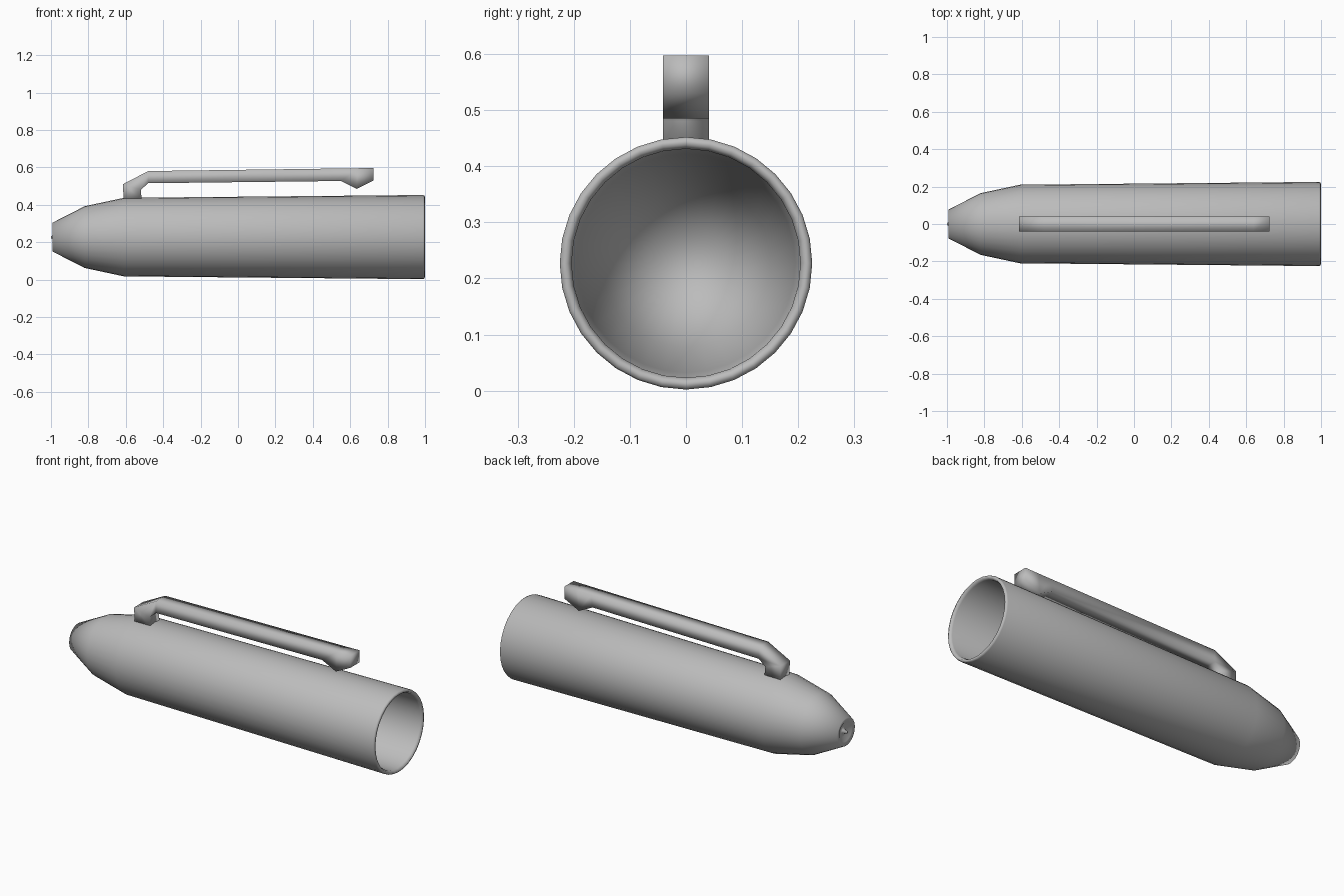
import bpy, bmesh, math
from mathutils import Vector

cube = bpy.data.objects.get("Cube")
if cube:
    bpy.data.objects.remove(cube)

AXIS_Z = 0.227
SIDES = 32

grey = bpy.data.materials.new("plain grey")
grey.use_nodes = True
colour = (0.5, 0.5, 0.5, 1)
grey.diffuse_color = colour
grey.node_tree.nodes["Principled BSDF"].inputs["Base Color"].default_value = colour


def finish(name, bm):
    bmesh.ops.recalc_face_normals(bm, faces=bm.faces)
    for face in bm.faces:
        face.smooth = True
    mesh = bpy.data.meshes.new(name)
    bm.to_mesh(mesh)
    bm.free()
    mesh.materials.append(grey)
    obj = bpy.data.objects.new(name, mesh)
    bpy.context.collection.objects.link(obj)
    return obj


def skin(bm, rings):
    """Bridge matching closed rings of vertices with quads."""
    for a, b in zip(rings, rings[1:]):
        for i in range(len(a)):
            j = (i + 1) % len(a)
            bm.faces.new((a[i], a[j], b[j], b[i]))


# Hollow cap body: (x, radius) from the tip nub, over the outside, into the bore
profile = [(-1.0, 0.006), (-0.975, 0.012), (-0.972, 0.03), (-0.988, 0.055),
           (-0.992, 0.077), (-0.82, 0.165), (-0.61, 0.21), (0.99, 0.225),
           (0.997, 0.222), (1.0, 0.212), (0.985, 0.204), (-0.6, 0.195),
           (-0.8, 0.15), (-0.95, 0.065)]
bm = bmesh.new()
rings = []
for x, r in profile:
    rings.append([bm.verts.new((x, r * math.sin(a), AXIS_Z + r * math.cos(a)))
                  for a in (math.tau * i / SIDES for i in range(SIDES))])
skin(bm, rings)
bm.faces.new(rings[0])
bm.faces.new(rings[-1])
finish("cap_body", bm)

# Clip: a rectangular bar swept along (outer point, inner point) sections in x, z
sections = [((-0.612, 0.425), (-0.515, 0.428)), ((-0.615, 0.51), (-0.52, 0.48)),
            ((-0.48, 0.58), (-0.48, 0.515)), ((0.56, 0.594), (0.55, 0.527)),
            ((0.64, 0.595), (0.635, 0.485)), ((0.725, 0.597), (0.725, 0.53))]
HALF = 0.041
bm = bmesh.new()
rings = []
for (xo, zo), (xi, zi) in sections:
    corners = [(xo, -HALF, zo), (xo, HALF, zo), (xi, HALF, zi), (xi, -HALF, zi)]
    rings.append([bm.verts.new(Vector(c)) for c in corners])
skin(bm, rings)
bm.faces.new(rings[0])
bm.faces.new(rings[-1])
finish("pocket_clip", bm)
